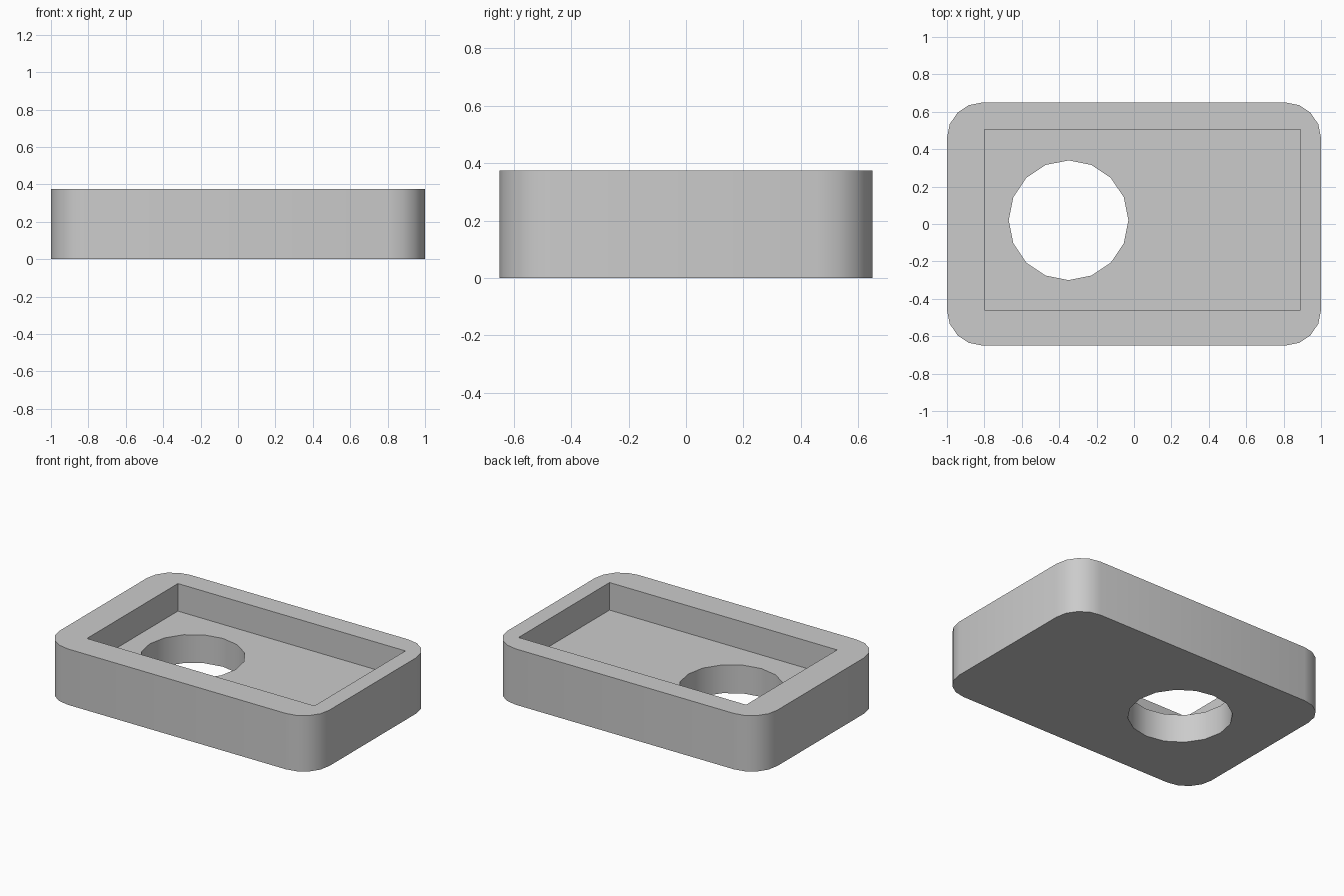
import bpy
import math

cube = bpy.data.objects.get("Cube")
if cube:
    bpy.data.objects.remove(cube, do_unlink=True)

WIDTH, DEPTH, HEIGHT = 2.0, 1.3, 0.375
FLOOR = 0.19
CORNER = 0.19

grey = bpy.data.materials.new("plain_grey")
grey.use_nodes = True
colour = (0.6, 0.6, 0.6, 1)
grey.diffuse_color = colour
grey.node_tree.nodes["Principled BSDF"].inputs["Base Color"].default_value = colour


def prism(name, outline, bottom, top):
    """Extrude a counter-clockwise outline between two heights."""
    n = len(outline)
    verts = [(x, y, z) for z in (bottom, top) for x, y in outline]
    faces = [tuple(reversed(range(n))), tuple(range(n, 2 * n))]
    faces += [(i, (i + 1) % n, n + (i + 1) % n, n + i) for i in range(n)]
    mesh = bpy.data.meshes.new(name)
    mesh.from_pydata(verts, [], faces)
    mesh.materials.append(grey)
    obj = bpy.data.objects.new(name, mesh)
    bpy.context.collection.objects.link(obj)
    return obj


def arc(cx, cy, radius, start, sweep, steps):
    angles = [math.radians(start + sweep * i / steps) for i in range(steps + 1)]
    return [(cx + radius * math.cos(a), cy + radius * math.sin(a)) for a in angles]


# Tray body with rounded corners
outline = []
for start, sx, sy in ((0, 1, 1), (90, -1, 1), (180, -1, -1), (270, 1, -1)):
    outline += arc(sx * (WIDTH / 2 - CORNER), sy * (DEPTH / 2 - CORNER), CORNER, start, 90, 4)
tray = prism("tray", outline, 0, HEIGHT)

# Rectangular pocket, slightly off centre, and round hole through the floor
pocket = prism("pocket_cutter", [(-0.8, -0.46), (0.89, -0.46), (0.89, 0.505), (-0.8, 0.505)],
               FLOOR, HEIGHT + 0.1)
hole = prism("hole_cutter", arc(-0.35, 0.02, 0.32, 0, 360, 16)[:-1], -0.1, HEIGHT + 0.1)

bpy.ops.object.select_all(action="DESELECT")
bpy.context.view_layer.objects.active = tray
tray.select_set(True)
for cutter in (pocket, hole):
    cutter.hide_render = True
    cut = tray.modifiers.new(cutter.name, "BOOLEAN")
    cut.operation = "DIFFERENCE"
    cut.solver = "EXACT"
    cut.object = cutter
    bpy.ops.object.modifier_apply(modifier=cut.name)
    bpy.data.objects.remove(cutter, do_unlink=True)

# Smooth round walls, crisp rims
bpy.ops.object.shade_smooth_by_angle(angle=math.radians(30))
